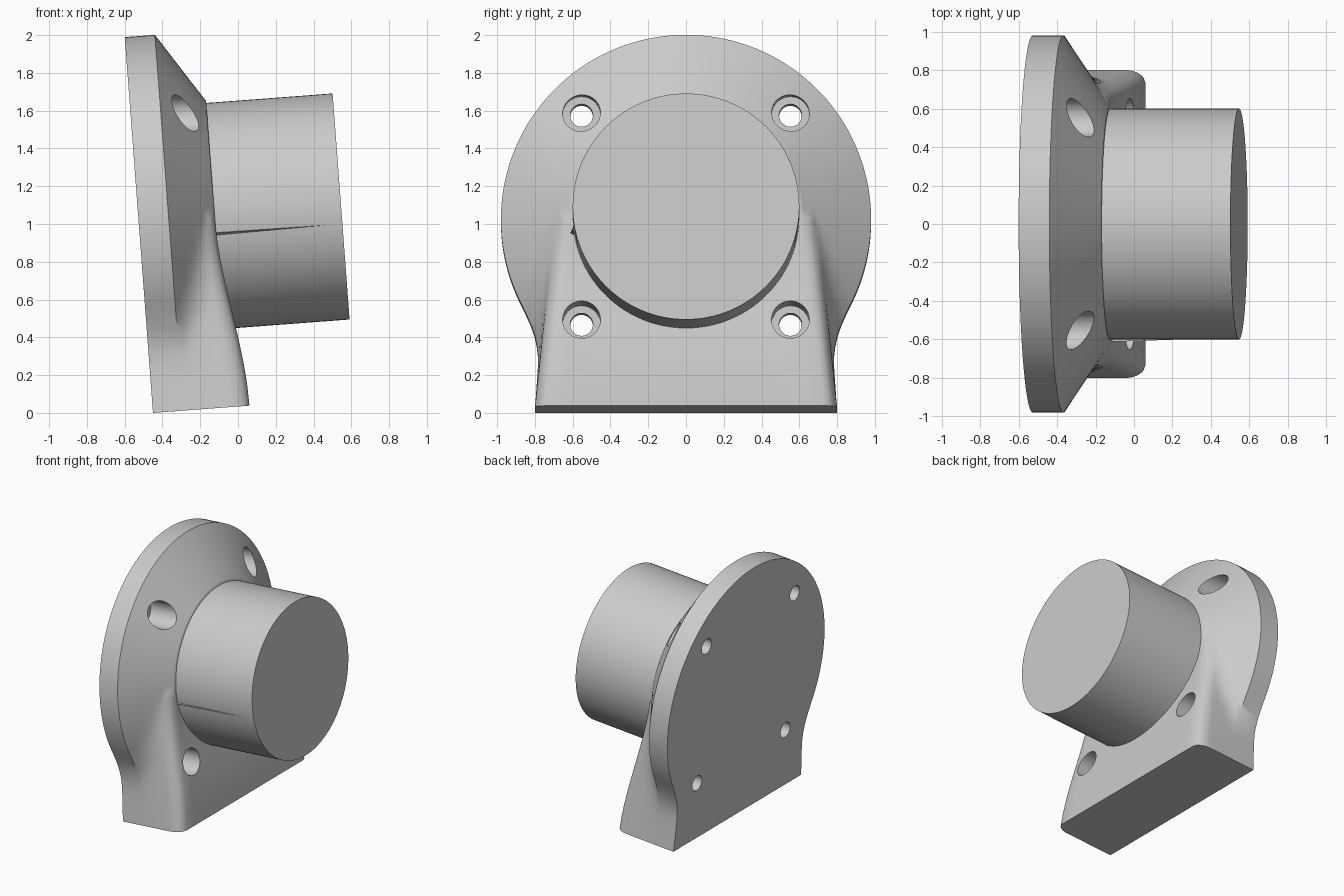
import bpy, bmesh, math
from mathutils import Matrix, Vector

cube = bpy.data.objects.get("Cube")
if cube:
    bpy.data.objects.remove(cube, do_unlink=True)

# Local frame: x = boss axis, z = up the plate, whole part leans back slightly
TILT = Matrix.Translation((-0.45, 0, 0)) @ Matrix.Rotation(-math.radians(4.3), 4, 'Y')
CENTRE, RIM, RADIUS, BOSS = 1.015, 0.16, 0.98, 0.6

grey = bpy.data.materials.new("plain_grey")
grey.use_nodes = True
grey.diffuse_color = (0.6, 0.6, 0.6, 1)
grey.node_tree.nodes["Principled BSDF"].inputs["Base Color"].default_value = grey.diffuse_color


def make_object(name, bm):
    bmesh.ops.recalc_face_normals(bm, faces=bm.faces)
    bm.transform(TILT)
    mesh = bpy.data.meshes.new(name)
    bm.to_mesh(mesh)
    bm.free()
    mesh.materials.append(grey)
    obj = bpy.data.objects.new(name, mesh)
    bpy.context.collection.objects.link(obj)
    return obj


def rod(bm, radius, start, end, y, z, sides):
    place = Matrix.Translation(((start + end) / 2, y, z)) @ Matrix.Rotation(math.pi / 2, 4, 'Y')
    bmesh.ops.create_cone(bm, cap_ends=True, segments=sides, radius1=radius,
                          radius2=radius, depth=end - start, matrix=place)


def smooth(obj, angle):
    bpy.ops.object.select_all(action='DESELECT')
    obj.select_set(True)
    bpy.context.view_layer.objects.active = obj
    bpy.ops.object.shade_smooth_by_angle(angle=math.radians(angle))


def front_depth(z):
    # Front surface swells forward toward the foot
    t = min(max(1 - z, 0), 1)
    return 0.404 + 0.108 * t * t * (3 - 2 * t)


def outline(s):
    """Polar outline (angle from straight down, radius): disc blended with the foot."""
    s = max(s, 0)
    e = max(s - 0.7, 0) / 0.3
    e = 1 - math.sqrt(max(1 - e * e, 0))
    width = 0.8 - 0.07 * e
    lean = 0.07 + 0.05 * s
    disc = RADIUS - 0.37 * s
    corner = math.atan2(width, CENTRE)
    angles = [math.atan2(width * i / 12, CENTRE) for i in range(-12, 12)]
    angles += [corner + (2 * math.pi - 2 * corner) * i / 120 for i in range(120)]
    result = []
    for a in angles:
        sn, cs = abs(math.sin(a)), math.cos(a)
        r = disc
        if cs > 1e-4:
            floor = CENTRE / cs
            gap = sn - lean * cs
            wall = (width - lean * CENTRE) / gap if gap > 1e-4 else floor
            block = min(wall, floor)
            k = 0.14 * min(cs * 2, 1) + 1e-5
            h = max(k - abs(disc - block), 0)
            r = min(max(disc, block) + h * h / (4 * k), floor)
        result.append((a, r))
    return result


# Flange body: stacked outlines from the flat back to the front surface
bm = bmesh.new()
rings = []


def add_ring(points, depth):
    ring = []
    for a, r in points:
        z = CENTRE - r * math.cos(a)
        ring.append(bm.verts.new((depth(z), r * math.sin(a), z)))
    rings.append(ring)


add_ring(outline(0), lambda z: 0)
for s in [i / 10 for i in range(8)] + [0.76, 0.82, 0.88, 0.93, 0.97, 1]:
    add_ring(outline(s), lambda z, s=s: RIM + s * (front_depth(z) - RIM))
edge = outline(1)
for t in (0.25, 0.5, 0.75, 1):
    add_ring([(a, r + (0.55 - r) * t) for a, r in edge], front_depth)
add_ring([(a, 0.5) for a, r in edge], lambda z: 0.36)
for low, high in zip(rings, rings[1:]):
    for i in range(len(low)):
        j = (i + 1) % len(low)
        bm.faces.new((low[i], low[j], high[j], high[i]))
bm.faces.new(rings[0])
bm.faces.new(rings[-1])
body = make_object("flange_body", bm)

# Four bolt holes: a narrow bore and a wide counterbore
for name, radius, start in (("bolt_bores", 0.06, -0.2), ("counterbores", 0.1, 0.12)):
    bm = bmesh.new()
    for sy in (-1, 1):
        for sz in (-1, 1):
            rod(bm, radius, start, 0.8, sy * 0.553, CENTRE + sz * 0.555, 40)
    cutter = make_object(name, bm)
    cutter.hide_render = True
    mod = body.modifiers.new(name, 'BOOLEAN')
    mod.operation = 'DIFFERENCE'
    mod.solver = 'EXACT'
    mod.object = cutter
    bpy.context.view_layer.objects.active = body
    bpy.ops.object.modifier_apply(modifier=mod.name)
    bpy.data.objects.remove(cutter, do_unlink=True)
smooth(body, 35)

# Round boss
bm = bmesh.new()
rod(bm, BOSS, 0.3, 1.075, 0, CENTRE, 128)
smooth(make_object("round_boss", bm), 35)

# Thin tapering seam on the boss side
bm = bmesh.new()
seam = [bm.verts.new(Vector(p)) for p in ((0.4, -0.55, 0.93), (0.4, -0.612, 0.925),
                                          (0.4, -0.55, 0.89), (1.07, -0.59, 0.922))]
bmesh.ops.convex_hull(bm, input=seam)
make_object("boss_seam", bm)
